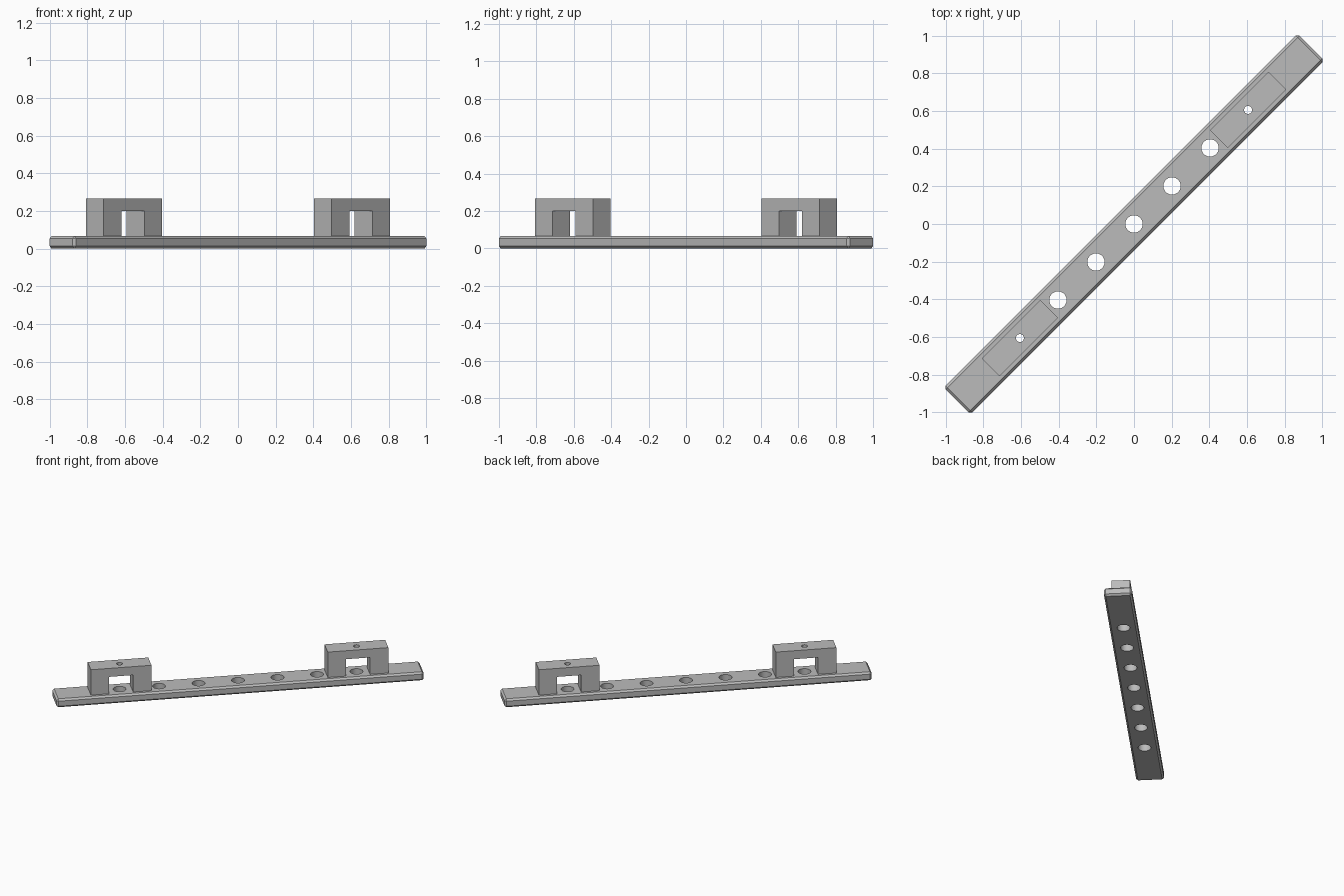
import bpy, bmesh, math
from mathutils import Matrix

if "Cube" in bpy.data.objects:
    bpy.data.objects.remove(bpy.data.objects["Cube"])

S = 0.01328                      # design unit
LENGTH, WIDTH, THICK = 200 * S, 15 * S, 5 * S
CHAMFER = 1 * S
PITCH = 0.2855                   # spacing of the bar holes
TURN = Matrix.Rotation(math.radians(45), 4, 'Z')

grey = bpy.data.materials.new("light grey")
grey.diffuse_color = (0.5, 0.5, 0.5, 1)
grey.use_nodes = True
grey.node_tree.nodes["Principled BSDF"].inputs["Base Color"].default_value = grey.diffuse_color


def add_object(name, bm):
    bmesh.ops.recalc_face_normals(bm, faces=bm.faces)
    mesh = bpy.data.meshes.new(name)
    bm.to_mesh(mesh)
    bm.free()
    mesh.materials.append(grey)
    obj = bpy.data.objects.new(name, mesh)
    bpy.context.collection.objects.link(obj)
    return obj


def drill(obj, xs, radius, z0, z1):
    """Cut vertical round holes at the given places along the bar."""
    bm = bmesh.new()
    for x in xs:
        bmesh.ops.create_cone(bm, cap_ends=True, segments=48, radius1=radius,
                              radius2=radius, depth=z1 - z0,
                              matrix=Matrix.Translation((x, 0, (z0 + z1) / 2)))
    cutter = add_object("hole_cutter", bm)
    cutter.hide_render = True
    mod = obj.modifiers.new("holes", 'BOOLEAN')
    mod.operation, mod.solver, mod.object = 'DIFFERENCE', 'EXACT', cutter
    bpy.context.view_layer.objects.active = obj
    bpy.ops.object.modifier_apply(modifier=mod.name)
    bpy.data.objects.remove(cutter)


def finish(obj):
    """Turn the part onto the diagonal and smooth the hole walls."""
    obj.data.transform(TURN)
    bpy.ops.object.select_all(action='DESELECT')
    obj.select_set(True)
    bpy.context.view_layer.objects.active = obj
    bpy.ops.object.shade_smooth_by_angle(angle=math.radians(30))


# Long bar with chamfered edges and seven holes
bm = bmesh.new()
bmesh.ops.create_cube(bm, size=1, matrix=Matrix.Translation((0, 0, THICK / 2))
                      @ Matrix.Diagonal((LENGTH, WIDTH, THICK, 1)))
bmesh.ops.bevel(bm, geom=bm.edges[:], offset=CHAMFER, segments=1, affect='EDGES')
bar = add_object("bar", bm)
drill(bar, [i * PITCH for i in range(-3, 4)], 3.45 * S, -0.1, THICK + 0.1)
finish(bar)

# Two arch brackets, each with a small hole through its top
HALF, GAP, DEPTH = 16.5 * S, 6.5 * S, 5 * S
Z0, Z1, Z2 = THICK, 15 * S, 20 * S
for side, name in ((-1, "left_bracket"), (1, "right_bracket")):
    cx = side * 3 * PITCH
    profile = [(-HALF, Z0), (-GAP, Z0), (-GAP, Z1), (GAP, Z1),
               (GAP, Z0), (HALF, Z0), (HALF, Z2), (-HALF, Z2)]
    bm = bmesh.new()
    face = bm.faces.new([bm.verts.new((cx + x, -DEPTH, z)) for x, z in profile])
    ext = bmesh.ops.extrude_face_region(bm, geom=[face])
    bmesh.ops.translate(bm, vec=(0, 2 * DEPTH, 0),
                        verts=[v for v in ext["geom"] if isinstance(v, bmesh.types.BMVert)])
    bracket = add_object(name, bm)
    drill(bracket, [cx], 1.6 * S, Z1 - 0.03, Z2 + 0.03)
    finish(bracket)
